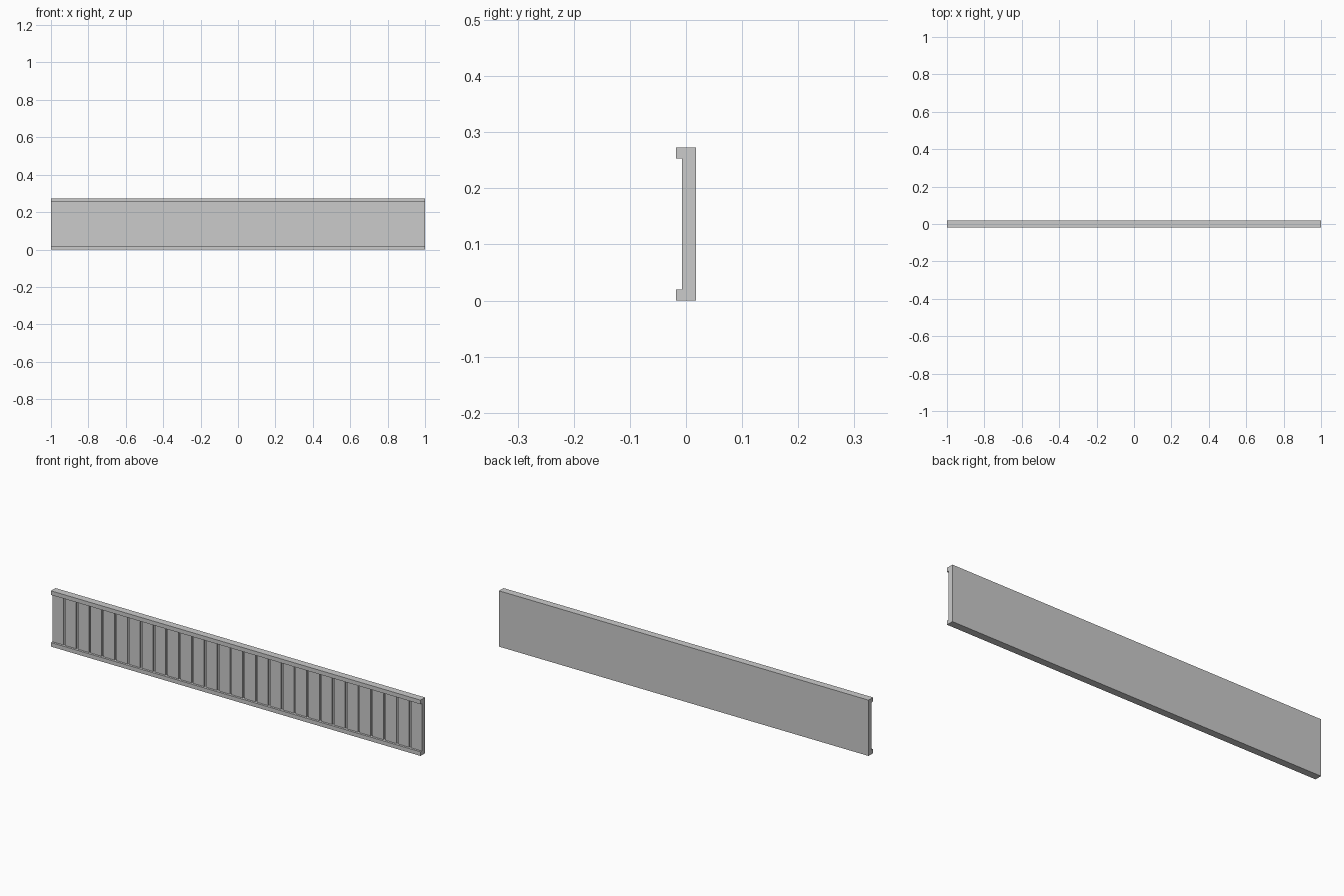
import bpy

if "Cube" in bpy.data.objects:
    bpy.data.objects.remove(bpy.data.objects["Cube"])

HALF = 1.0                        # half the length along x
BACK, FACE, LIP = 0.0175, 0.0, -0.0175
HEIGHT, RAIL = 0.273, 0.02
SLATS, GAP, SLAT_FRONT = 29, 0.01, -0.007


def new_object(name, verts, faces):
    mesh = bpy.data.meshes.new(name)
    mesh.from_pydata(verts, [], faces)
    obj = bpy.data.objects.new(name, mesh)
    bpy.context.collection.objects.link(obj)
    return obj


def extrude_x(name, profile, x0, x1):
    """Extrude a (y, z) outline, counter-clockwise seen from +x."""
    n = len(profile)
    verts = [(x, y, z) for x in (x0, x1) for y, z in profile]
    faces = [tuple(reversed(range(n))), tuple(range(n, 2 * n))]
    faces += [(i, (i + 1) % n, n + (i + 1) % n, n + i) for i in range(n)]
    return new_object(name, verts, faces)


# C-shaped channel: back panel with top and bottom rails
channel = [(LIP, 0), (BACK, 0), (BACK, HEIGHT), (LIP, HEIGHT),
           (LIP, HEIGHT - RAIL), (FACE, HEIGHT - RAIL), (FACE, RAIL), (LIP, RAIL)]
extrude_x("channel_panel", channel, -HALF, HALF)

# Row of vertical slats between the rails, flush with both ends
width = (2 * HALF - GAP * (SLATS - 1)) / SLATS
slat = [(SLAT_FRONT, RAIL), (FACE, RAIL),
        (FACE, HEIGHT - RAIL), (SLAT_FRONT, HEIGHT - RAIL)]
first = extrude_x("slats", slat, -HALF, -HALF + width)
array = first.modifiers.new("repeat", "ARRAY")
array.count = SLATS
array.use_relative_offset = False
array.use_constant_offset = True
array.constant_offset_displace = (width + GAP, 0, 0)
